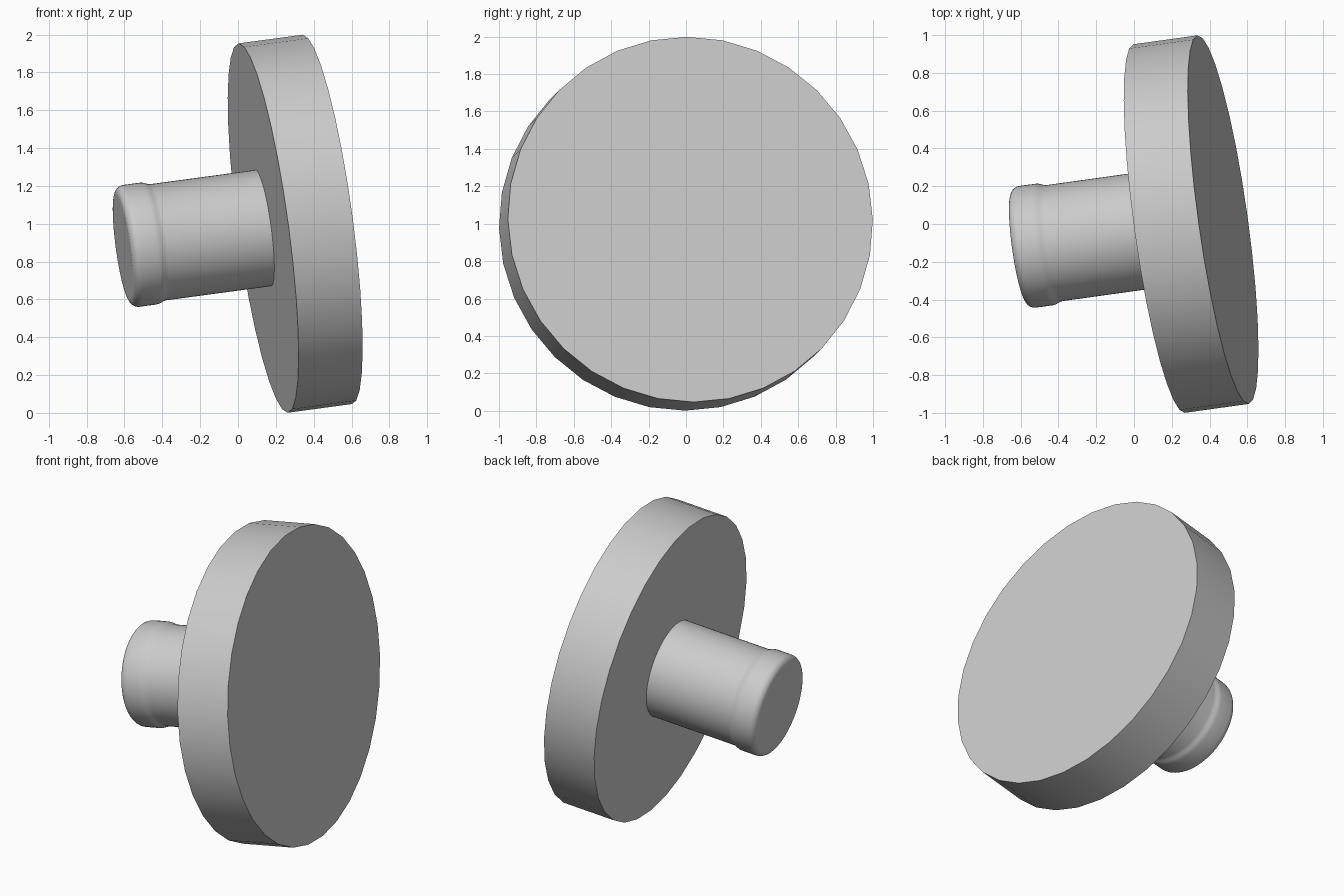
import bpy
import bmesh
from math import cos, sin, pi, radians
from mathutils import Matrix, Vector

cube = bpy.data.objects.get("Cube")
if cube:
    bpy.data.objects.remove(cube, do_unlink=True)

# Plain grey finish
grey = bpy.data.materials.new("plain grey")
grey.use_nodes = True
colour = (0.6, 0.6, 0.6, 1)
grey.diffuse_color = colour
grey.node_tree.nodes["Principled BSDF"].inputs["Base Color"].default_value = colour

# Shared tilted axis: local z runs from the stem towards the disc
axis = Vector((1, 0.139, 0.135)).normalized()
up = (Vector((0, 0, 1)) - axis * axis.z).normalized()
side = axis.cross(up)
frame = Matrix((up, side, axis)).transposed().to_4x4()
frame.translation = (0.133, -0.024, 0.977)


def lathe(name, profile, sides):
    """Spin (radius, distance) points around the tilted axis, with flat caps."""
    bm = bmesh.new()
    rings = []
    for r, s in profile:
        rings.append([bm.verts.new((r * cos(2 * pi * i / sides),
                                    r * sin(2 * pi * i / sides), s))
                      for i in range(sides)])
    for low, high in zip(rings, rings[1:]):
        for i in range(sides):
            j = (i + 1) % sides
            bm.faces.new((low[i], low[j], high[j], high[i]))
    bm.faces.new(rings[0][::-1])
    bm.faces.new(rings[-1])
    bmesh.ops.recalc_face_normals(bm, faces=bm.faces)
    mesh = bpy.data.meshes.new(name)
    bm.to_mesh(mesh)
    bm.free()
    mesh.materials.append(grey)
    obj = bpy.data.objects.new(name, mesh)
    obj.matrix_world = frame
    bpy.context.collection.objects.link(obj)
    bpy.ops.object.select_all(action='DESELECT')
    obj.select_set(True)
    bpy.context.view_layer.objects.active = obj
    bpy.ops.object.shade_smooth_by_angle(angle=radians(35))
    return obj


# Broad disc
lathe("disc", [(0.985, 0), (0.985, 0.345)], 32)

# Stem with a rounded collar at its free end
round_r, steps = 0.045, 6
end, collar = -0.755, 0.325
tip = [(collar - round_r * (1 - sin(a)), end + round_r * (1 - cos(a)))
       for a in (k * pi / 2 / steps for k in range(steps + 1))]
step_down = [(collar, -0.62), (0.323, -0.605), (0.318, -0.592),
             (0.313, -0.58), (0.31, -0.565)]
lathe("stem", [(0.27, end)] + tip + step_down + [(0.31, 0.02)], 64)
